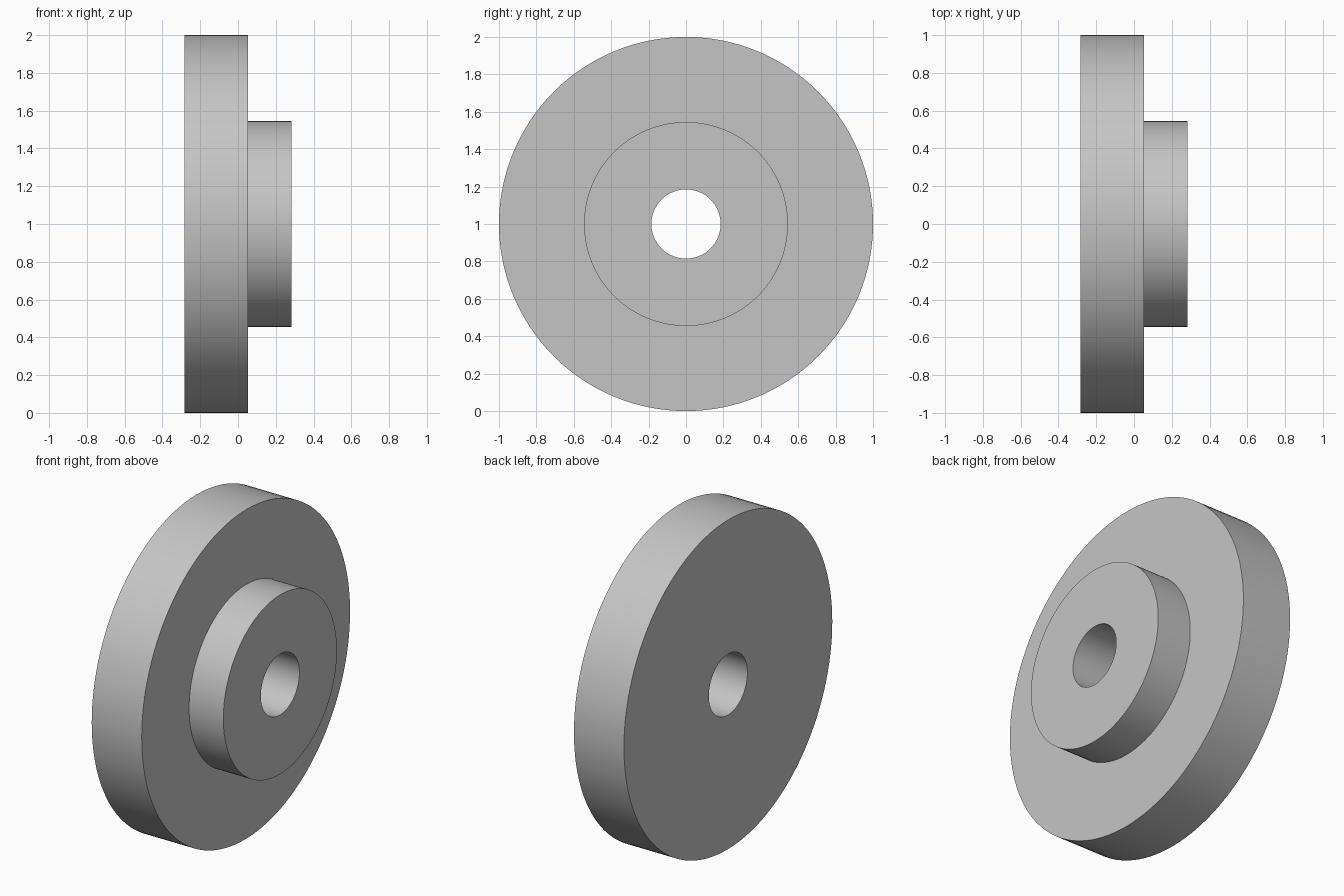
import bpy
import bmesh
import math
from mathutils import Matrix, Vector

if "Cube" in bpy.data.objects:
    bpy.data.objects.remove(bpy.data.objects["Cube"], do_unlink=True)

SEGMENTS = 128
DISC_RADIUS, HUB_RADIUS, BORE_RADIUS = 1.0, 0.545, 0.185
BACK_X, STEP_X, HUB_X = -0.283, 0.053, 0.283

# Plain grey metal
grey = bpy.data.materials.new("light_grey")
grey.use_nodes = True
grey.diffuse_color = (0.56, 0.56, 0.56, 1)
grey.node_tree.nodes["Principled BSDF"].inputs["Base Color"].default_value = grey.diffuse_color


def lathe(name, profile, material):
    """Turn a closed (x, radius) profile about the x axis, one unit above the floor."""
    bm = bmesh.new()
    rings = []
    for i in range(SEGMENTS):
        turn = Matrix.Rotation(math.tau * i / SEGMENTS, 3, 'X')
        rings.append([bm.verts.new(turn @ Vector((x, 0, r))) for x, r in profile])
    for i, ring in enumerate(rings):
        following = rings[(i + 1) % SEGMENTS]
        for j in range(len(profile)):
            k = (j + 1) % len(profile)
            bm.faces.new((ring[j], ring[k], following[k], following[j]))
    bmesh.ops.recalc_face_normals(bm, faces=bm.faces)
    mesh = bpy.data.meshes.new(name)
    bm.to_mesh(mesh)
    bm.free()
    mesh.materials.append(material)
    obj = bpy.data.objects.new(name, mesh)
    obj.location.z = DISC_RADIUS
    bpy.context.collection.objects.link(obj)
    bpy.ops.object.select_all(action='DESELECT')
    obj.select_set(True)
    bpy.context.view_layer.objects.active = obj
    bpy.ops.object.shade_smooth_by_angle(angle=math.radians(30))
    return obj


# Disc with a raised hub on one side and a bore right through
lathe("stepped_disc", [
    (BACK_X, BORE_RADIUS), (BACK_X, DISC_RADIUS),
    (STEP_X, DISC_RADIUS), (STEP_X, HUB_RADIUS),
    (HUB_X, HUB_RADIUS), (HUB_X, BORE_RADIUS),
], grey)
